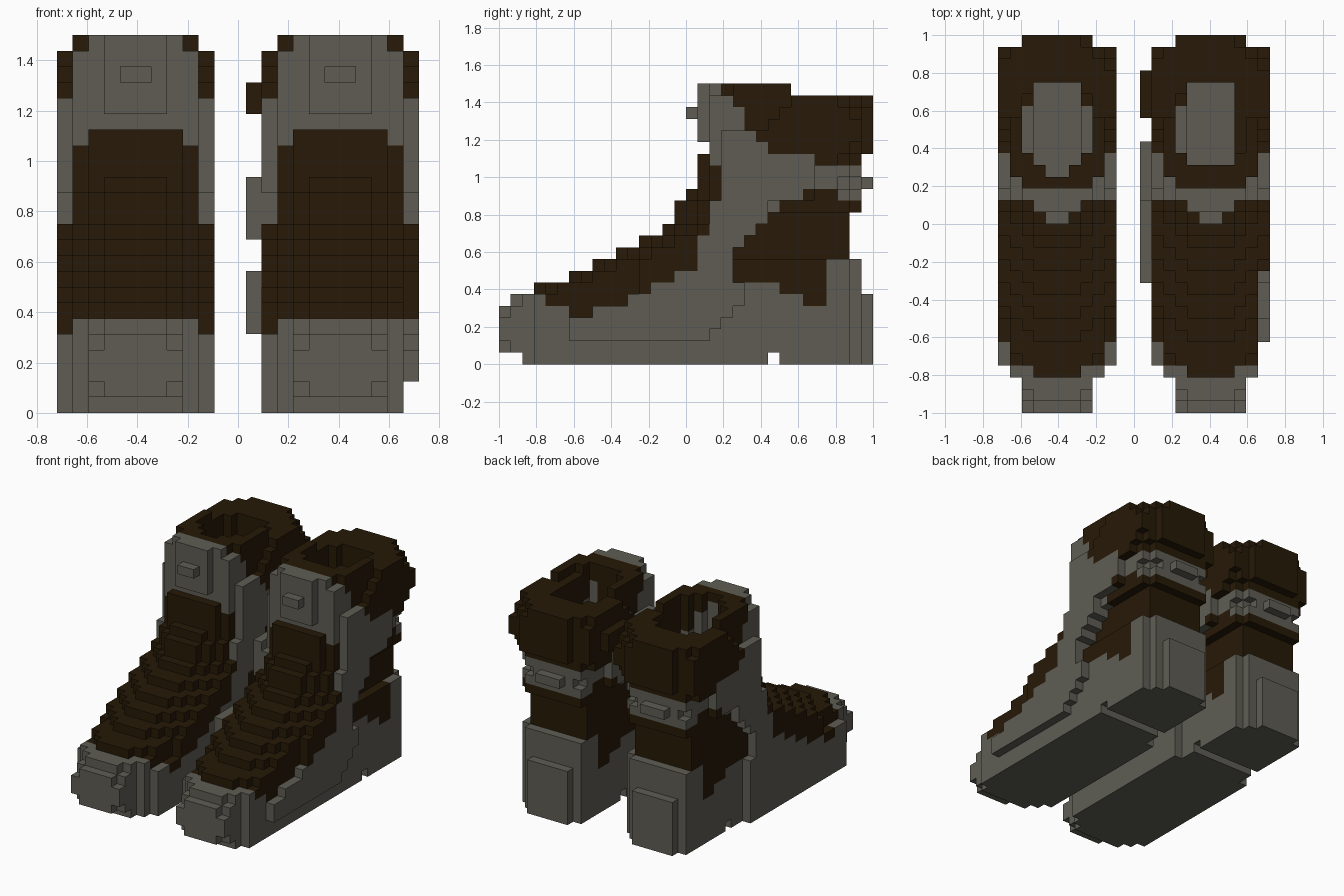
import bpy, bmesh

if "Cube" in bpy.data.objects:
    bpy.data.objects.remove(bpy.data.objects["Cube"])

S = 1 / 16                      # block size
X0 = -23 * S / 2                # left end of the block grid


def material(name, rgb):
    m = bpy.data.materials.new(name)
    m.use_nodes = True
    m.diffuse_color = (*rgb, 1)
    m.node_tree.nodes["Principled BSDF"].inputs["Base Color"].default_value = (*rgb, 1)
    return m


GREY = material("warm grey leather", (0.112, 0.108, 0.088))
BROWN = material("dark brown fur", (0.020, 0.0098, 0.002))

# height of the instep along the boot, in blocks from the toe
TOP = [5, 6, 6, 7, 7, 7, 8, 8, 9, 9, 10, 10, 11, 11, 12, 14, 15, 18]
# lower edge of the tongue along the boot
TONGUE = {3: 6, 4: 5, 5: 5, 6: 4, 7: 4, 8: 5, 9: 5, 10: 5, 11: 6, 12: 6,
          13: 7, 14: 7, 15: 8, 16: 8, 17: 11, 18: 14}
# ankle patch: row -> first and last block along the boot
PATCH = {5: (26, 27), 6: (24, 27), 7: (20, 27), 8: (20, 27), 9: (20, 29), 10: (21, 29),
         11: (22, 29), 12: (23, 29), 13: (24, 30), 14: (26, 28)}
# cuff: row -> first block along the boot
CUFF = {17: 27, 18: 23, 19: 22, 20: 21, 21: 21, 22: 20, 23: 19}
# cuff bulge on the sides: row -> first block along the boot
BULGE = {17: 19, 18: 19, 19: 19, 20: 23, 21: 24, 22: 25}
SETBACK = [0, 0, 1, 2, 3]       # instep rounding from the middle outwards
TOE_START = [0, 0, 0, 3, 4]     # toe outline from the middle outwards
HOLE = {0: (20, 27), 1: (21, 27), 2: (22, 26)}
# back outline per row: last block, and corner limit on (block + offset)
BACK = ([(31, 32)] * 6 + [(30, 32)] * 3 + [(29, 31)] * 4 + [(30, 32)] * 2 + [(31, 31)]
        + [(30, 32), (30, 32), (31, 33)] + [(31, 34)] * 2 + [(31, 33)] + [(31, 32)] * 2)


def offset(i):
    """Blocks away from the middle of a ten-block-wide boot."""
    return int(abs(i - 4.5))


def in_patch(j, k):
    return k in PATCH and PATCH[k][0] <= j <= PATCH[k][1]


def in_hole(d, j, k):
    """Foot opening, narrower below the cuff."""
    return k >= (15 if d == 2 else 4) and d in HOLE and HOLE[d][0] <= j <= HOLE[d][1]


def back_end(i, k):
    """Last block towards the heel; the inner corner is a little fuller."""
    last, limit = BACK[k]
    d = offset(i)
    return min(last, 31 if d < 3 else 30, min(34, limit + (i < 5)) - d)


def flank(j, k):
    """Outermost side blocks behind the instep."""
    if k < 7:
        return j <= 20
    if k < 14:
        return j <= 22 and not in_patch(j, k)
    if k < 17:
        return 19 <= j <= 26
    return k in BULGE and j >= BULGE[k]


def instep(d, j, k):
    """Rounded toe and stepped tongue."""
    if j == 0 and k in (1, 4) and d == 2:       # softened toe tip
        return False
    if j == 16 and k == 21 and d == 0:          # shin stud
        return True
    if j == 17 and k >= 19:                     # shin panel
        return d <= 1
    if j == 17 and d == 2:
        return k < TOP[j]
    if d == 4 and j < 8:
        return k < 5
    return k < TOP[max(0, j - SETBACK[d])]


def solid(i, j, k):
    d = offset(i)
    if j < TOE_START[d] or j > back_end(i, k) or in_hole(d, j, k):
        return False
    if k == 0 and (j < 2 or j == 23):           # raised toe, gap before the heel
        return False
    if j < 18:
        return instep(d, j, k)
    if d == 4:
        return flank(j, k)
    if i == 8 and 9 <= k <= 12 and in_patch(j, k):   # deeper ankle recess
        return False
    return k < 23 or (j < 25 and (d < 3 or j > 19))


def part(d, j, k):
    if k <= 17 and j in TONGUE and k >= TONGUE[j] and (j < 18 or (d < 4 and k < 17)):
        return "tongue"
    if in_patch(j, k):
        return "ankle_patch"
    if k in CUFF and j >= CUFF[k]:
        return "fur_cuff"
    return "boot_body"


def block_mesh(name, cells, everything, shift, mat):
    """Outer skin of a set of blocks, culled against the whole boot."""
    bm = bmesh.new()
    verts = {}

    def vert(p):
        if p not in verts:
            verts[p] = bm.verts.new((X0 + (p[0] + shift) * S, -1 + p[1] * S, p[2] * S))
        return verts[p]

    for c in cells:
        for axis in range(3):
            for side in (0, 1):
                n = list(c)
                n[axis] += 2 * side - 1
                if tuple(n) in everything:
                    continue
                u, v = (axis + 1) % 3, (axis + 2) % 3
                ring = []
                for a, b in ((0, 0), (1, 0), (1, 1), (0, 1)):
                    p = list(c)
                    p[axis] += side
                    p[u] += a
                    p[v] += b
                    ring.append(vert(tuple(p)))
                bm.faces.new(ring if side else ring[::-1])
    mesh = bpy.data.meshes.new(name)
    bm.to_mesh(mesh)
    bm.free()
    mesh.materials.append(mat)
    bpy.context.collection.objects.link(bpy.data.objects.new(name, mesh))


def box(cells, name, xs, ys, zs):
    for i in range(*xs):
        for j in range(*ys):
            for k in range(*zs):
                cells[(i, j, k)] = name


def boot(side, shift):
    cells = {}
    for i in range(10):
        for j in range(32):
            for k in range(24):
                if solid(i, j, k):
                    cells[(i, j, k)] = part(offset(i), j, k)
    if side == "left":
        # outer side lip, rising towards the heel
        for j in range(4, 21):
            for k in range(24 if j < 6 else max(2, j - 15)):
                cells.pop((9, j, k), None)
        # low outer edge beside the tongue
        for j in range(6, 12):
            for k in range(TONGUE[j], 12):
                cells.pop((9, j, k), None)
        # inner padding, and thicker fur inside the opening
        box(cells, "boot_body", (-1, 0), (11, 18), (5, 9))
        box(cells, "boot_body", (-1, 0), (18, 23), (11, 15))
        box(cells, "fur_cuff", (-1, 0), (25, 29), (19, 21))
        box(cells, "fur_cuff", (7, 8), (22, 27), (17, 23))
        box(cells, "fur_cuff", (4, 6), (20, 21), (17, 24))
    for name in ("boot_body", "tongue", "ankle_patch", "fur_cuff"):
        block_mesh(f"{side}_{name}", [c for c, n in cells.items() if n == name], cells,
                   shift, GREY if name == "boot_body" else BROWN)


boot("right", 0)
boot("left", 13)
